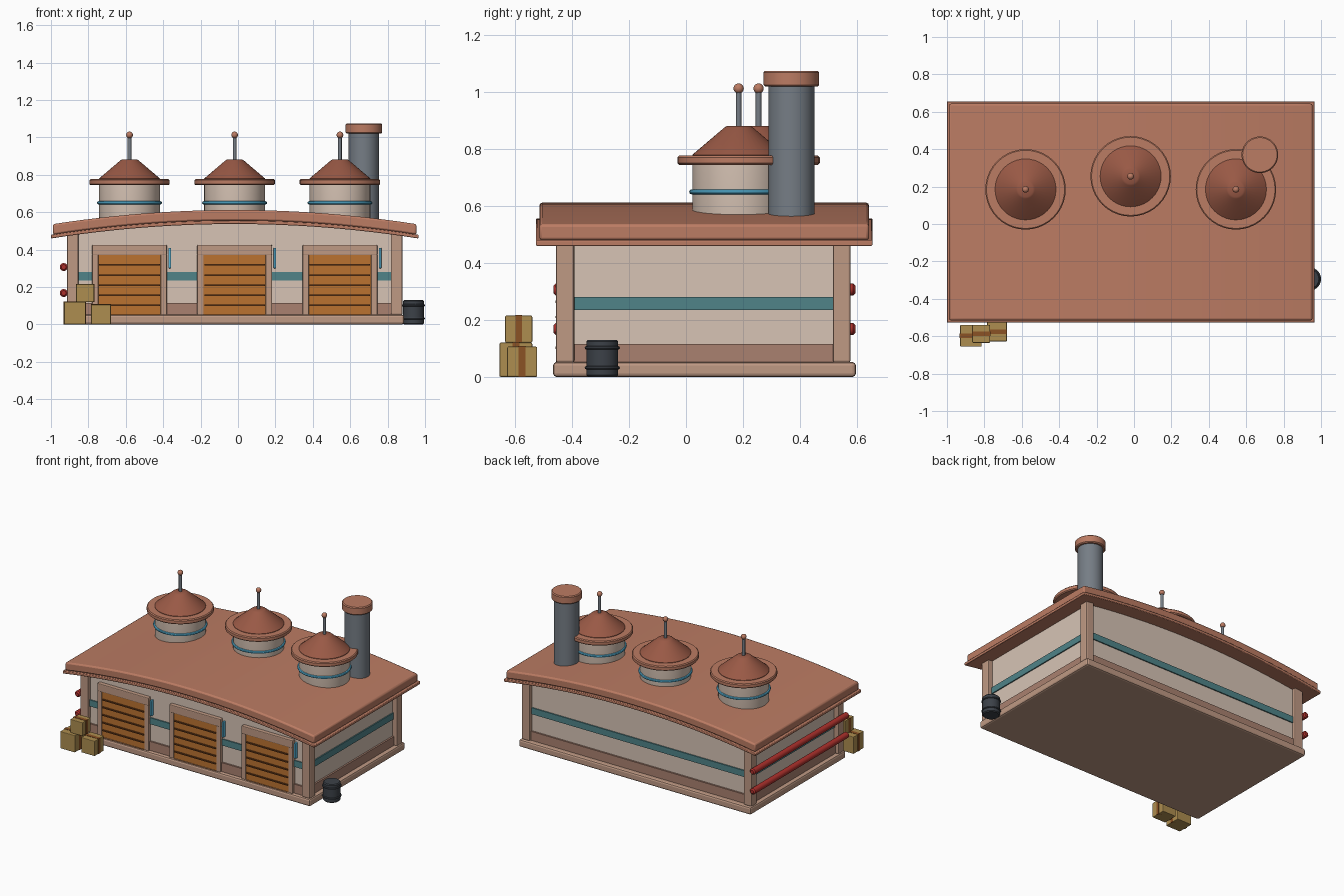
import bpy, math

if "Cube" in bpy.data.objects:
    bpy.data.objects.remove(bpy.data.objects["Cube"])

CX, CY = -0.0175, 0.065      # building centre


def mat(name, r, g, b):
    m = bpy.data.materials.new(name)
    m.diffuse_color = (r, g, b, 1)
    m.use_nodes = True
    m.node_tree.nodes["Principled BSDF"].inputs["Base Color"].default_value = m.diffuse_color
    return m


ROOF = mat("terracotta", .50, .20, .125)
CONE = mat("dark_terracotta", .32, .10, .06)
WALL = mat("plaster", .68, .55, .46)
TRIM = mat("clay_trim", .52, .32, .23)
SKIRT = mat("skirting", .40, .22, .16)
TEAL = mat("teal", .08, .23, .25)
BLUE = mat("light_blue", .10, .48, .72)
ORANGE = mat("orange_door", .50, .17, .03)
DARK = mat("door_groove", .16, .05, .012)
STEEL = mat("steel", .18, .205, .235)
RED = mat("red_pipe", .42, .03, .025)
CARD = mat("crate", .42, .27, .08)
TAPE = mat("crate_strap", .26, .085, .018)
BLACK = mat("barrel_metal", .045, .053, .065)


def finish(o, name, m, bevel=0, smooth=False):
    o.name = name
    o.data.materials.append(m)
    if bevel:
        b = o.modifiers.new("Bevel", 'BEVEL')
        b.width, b.segments, b.limit_method = bevel, 2, 'ANGLE'
    if smooth:
        bpy.ops.object.select_all(action='DESELECT')
        o.select_set(True)
        bpy.context.view_layer.objects.active = o
        bpy.ops.object.shade_smooth_by_angle(angle=math.radians(35))
    return o


def mesh(name, verts, faces, m, bevel=0, smooth=False):
    me = bpy.data.meshes.new(name)
    me.from_pydata(verts, [], faces)
    o = bpy.data.objects.new(name, me)
    bpy.context.collection.objects.link(o)
    return finish(o, name, m, bevel, smooth)


def box(name, x0, x1, y0, y1, z0, z1, m, bevel=0):
    v = [(x, y, z) for z in (z0, z1) for x, y in ((x0, y0), (x1, y0), (x1, y1), (x0, y1))]
    f = [(3, 2, 1, 0), (4, 5, 6, 7)] + [(i, (i + 1) % 4, (i + 1) % 4 + 4, i + 4) for i in range(4)]
    return mesh(name, v, f, m, bevel)


def lathe(name, profile, x, y, m, n=40):
    """Revolve (radius, z) points, capped at both ends."""
    v = [(x + r * math.cos(2 * math.pi * i / n), y + r * math.sin(2 * math.pi * i / n), z)
         for r, z in profile for i in range(n)]
    f = [(k * n + i, k * n + (i + 1) % n, (k + 1) * n + (i + 1) % n, (k + 1) * n + i)
         for k in range(len(profile) - 1) for i in range(n)]
    f += [tuple(range(n))[::-1], tuple(range(len(v) - n, len(v)))]
    return mesh(name, v, f, m, 0, True)


def disc(r, z0, z1, b=.006):
    return [(r - b, z0), (r, z0 + b), (r, z1 - b), (r - b, z1)]


def ball(name, r, loc, m):
    bpy.ops.mesh.primitive_uv_sphere_add(segments=16, ring_count=10, radius=r, location=loc)
    finish(bpy.context.object, name, m, 0, True)


def ring(name, R, r, loc, m):
    bpy.ops.mesh.primitive_torus_add(major_radius=R, minor_radius=r, location=loc,
                                     major_segments=40, minor_segments=8)
    finish(bpy.context.object, name, m, 0, True)


def arch(x):
    return -.077 * ((x - CX) / .98) ** 2


def arched(name, half, y0, y1, top, bottom, m, bevel=0):
    """Extruded slab with an arched top; bottom is a flat z or an arch offset."""
    xs = [CX + half * (2 * i / 24 - 1) for i in range(25)]
    prof = [(x, bottom(x)) for x in xs] + [(x, top + arch(x)) for x in reversed(xs)]
    n = len(prof)
    v = [(x, y, z) for y in (y0, y1) for x, z in prof]
    f = [(i + n, (i + 1) % n + n, (i + 1) % n, i) for i in range(n)]
    for i in range(24):          # end caps as strips
        a, b, c, d = i, i + 1, n - 2 - i, n - 1 - i
        f += [(a, b, c, d), (d + n, c + n, b + n, a + n)]
    return mesh(name, v, f, m, bevel, True)


# Base, walls, bands
WX0, WX1, WY0, WY1 = -.88, .845, -.43, .55
box("base", -.922, .888, -.467, .597, 0, .052, TRIM, .012)
arched("walls", (WX1 - WX0) / 2, WY0, WY1, .545, lambda x: .05, WALL)
box("skirting", WX0 - .012, WX1 + .012, WY0 - .012, WY1 + .012, .05, .115, SKIRT)
box("teal_band", WX0 - .008, WX1 + .008, WY0 - .008, WY1 + .008, .235, .28, TEAL)
for x0, x1 in ((-.915, -.852), (.817, .88)):
    for y0, y1 in ((-.457, -.392), (.516, .578)):
        box("corner_post", x0, x1, y0, y1, .05, .49, TRIM, .008)

# Arched roof in two layers
arched("roof_trim", .9825, -.527, .655, .557, lambda x: .537 + arch(x), ROOF, .004)
arched("roof_slab", .972, -.515, .643, .612, lambda x: .555 + arch(x), ROOF, .01)

# Loading doors with frames and lamps
for cx in (-.58, -.018, .545):
    for s in (-1, 1):
        a, b = sorted((cx + s * .2, cx + s * .166))
        box("door_frame_side", a, b, -.457, -.42, .05, .375, TRIM, .005)
    box("door_frame_top", cx - .2, cx + .2, -.457, -.42, .37, .425, TRIM, .005)
    box("door_panel", cx - .167, cx + .167, -.45, -.42, .05, .372, ORANGE)
    for i in range(1, 7):
        z = .372 - i * .054
        box("door_groove", cx - .162, cx + .162, -.459, -.445, z - .004, z + .004, DARK)
    box("wall_lamp", cx + .208, cx + .222, -.452, -.425, .30, .41, BLUE, .004)

# Roof turrets
for x, y in ((-.58, .185), (-.018, .255), (.545, .185)):
    lathe("turret_drum", [(.155, .53), (.163, .575), (.163, .76)], x, y, WALL)
    ring("turret_ring", .165, .009, (x, y, .65), BLUE)
    lathe("turret_brim", disc(.215, .745, .777), x, y, ROOF)
    lathe("turret_cone", [(.163, .77), (.163, .78), (.05, .876), (.04, .882)], x, y, CONE)
    lathe("antenna", [(.01, .87), (.01, 1.0)], x, y, STEEL, 12)
    ball("antenna_ball", .018, (x, y, 1.013), ROOF)

# Chimney
lathe("chimney", [(.081, .54), (.081, 1.03)], .673, .37, STEEL)
lathe("chimney_cap", disc(.098, 1.02, 1.075), .673, .37, ROOF)

# Red pipes along the left wall
for z in (.168, .307):
    o = lathe("wall_pipe", disc(.021, -.53, .53, .008), 0, 0, RED, 20)
    o.rotation_euler = (math.pi / 2, 0, 0)
    o.location = (-.932, CY, z)

# Crates with straps over the top and ends
for x0, x1, y0, y1, z0, z1 in ((-.93, -.815, -.655, -.54, 0, .12),
                               (-.785, -.68, -.628, -.523, 0, .106),
                               (-.865, -.77, -.635, -.54, .12, .215)):
    box("crate", x0, x1, y0, y1, z0, z1, CARD, .004)
    c = (y0 + y1) / 2
    box("crate_strap", x0 - .002, x1 + .002, c - .012, c + .012, z0, z1 + .002, TAPE)

# Barrel
lathe("barrel", disc(.056, 0, .13), .938, -.294, BLACK, 28)
for z in (.032, .102):
    ring("barrel_hoop", .056, .006, (.938, -.294, z), BLACK)
